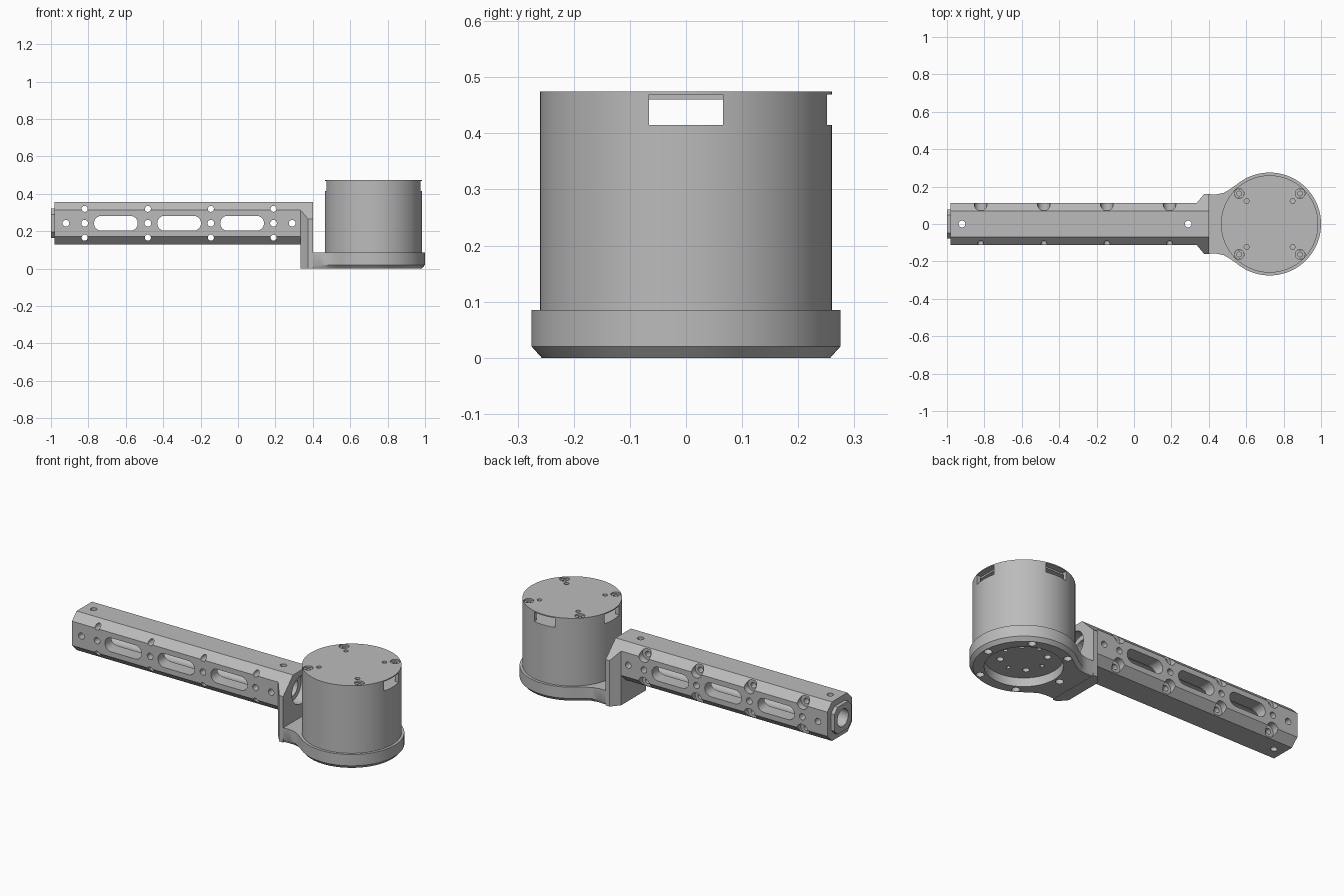
import bpy, bmesh, math
from mathutils import Matrix, Vector

if "Cube" in bpy.data.objects:
    bpy.data.objects.remove(bpy.data.objects["Cube"], do_unlink=True)

GREY = (0.5, 0.5, 0.5, 1)
mat = bpy.data.materials.new("machined_grey")
mat.use_nodes = True
mat.diffuse_color = GREY
mat.node_tree.nodes["Principled BSDF"].inputs["Base Color"].default_value = GREY

ARM_Z = 0.2425          # height of the arm axis
MX = 0.725              # centre of the motor
ROT = {"x": Matrix.Rotation(math.pi / 2, 4, "Y"),
       "y": Matrix.Rotation(math.pi / 2, 4, "X"), "z": Matrix()}


def rod(bm, axis, a, b, centre, r, segs=24):
    """Cylinder from a to b along an axis; centre gives the other two coordinates."""
    mid = list(centre)
    mid.insert("xyz".index(axis), (a + b) / 2)
    bmesh.ops.create_cone(bm, cap_ends=True, segments=segs, radius1=r, radius2=r,
                          depth=abs(b - a), matrix=Matrix.Translation(mid) @ ROT[axis])


def loft(bm, rings):
    """Closed solid through matching rings of points."""
    vs = [[bm.verts.new(p) for p in ring] for ring in rings]
    n = len(vs[0])
    for lo, hi in zip(vs, vs[1:]):
        for i in range(n):
            j = (i + 1) % n
            bm.faces.new((lo[i], lo[j], hi[j], hi[i]))
    bm.faces.new(vs[0][::-1])
    bm.faces.new(vs[-1])


def make(name, build):
    bm = bmesh.new()
    build(bm)
    bmesh.ops.recalc_face_normals(bm, faces=bm.faces[:])
    me = bpy.data.meshes.new(name)
    bm.to_mesh(me)
    bm.free()
    ob = bpy.data.objects.new(name, me)
    bpy.context.collection.objects.link(ob)
    me.materials.append(mat)
    return ob


def select(ob):
    bpy.ops.object.select_all(action="DESELECT")
    ob.select_set(True)
    bpy.context.view_layer.objects.active = ob


def boolean(ob, build, op="DIFFERENCE"):
    """Apply a boolean with a temporary helper solid."""
    helper = make("helper", build)
    helper.hide_render = True
    mod = ob.modifiers.new("cut", "BOOLEAN")
    mod.operation, mod.solver, mod.object = op, "EXACT", helper
    select(ob)
    bpy.ops.object.modifier_apply(modifier=mod.name)
    bpy.data.objects.remove(helper, do_unlink=True)


def finish(ob):
    select(ob)
    bpy.ops.object.shade_smooth_by_angle(angle=math.radians(30))


def octagon(x, h, f):
    """Chamfered square section with half size h and half flat f."""
    pts = [(f, h), (h, f), (h, -f), (f, -h), (-f, -h), (-h, -f), (-h, f), (-f, h)]
    return [(x, y, ARM_Z + z) for y, z in pts]


def flange(x, w):
    """Bracket section: the arm's upper chamfer carried on to half width w."""
    top = 0.355
    shoulder = top - (w - 0.07)
    pts = [(0.07, top), (w, shoulder), (w, 0), (-w, 0), (-w, shoulder), (-0.07, top)]
    return [(x, y, z) for y, z in pts]


# Arm beam with its flared bracket
arm = make("arm_beam", lambda bm: loft(bm, [octagon(-0.98, 0.1125, 0.07), octagon(0.36, 0.1125, 0.07)]))
boolean(arm, lambda bm: loft(bm, [flange(0.335, 0.1125), flange(0.375, 0.16), flange(0.40, 0.16)]), "UNION")

BOLT_X = [-0.82, -0.482, -0.145, 0.19]


def long_slots(bm):
    for cx in (-0.653, -0.315, 0.022):
        out = []
        for i in range(26):
            side = 1 if i < 13 else -1
            a = math.radians(-90 + (i if i < 13 else i - 1) * 15)
            out.append((cx + side * 0.077 + 0.04 * math.cos(a), ARM_Z + 0.04 * math.sin(a)))
        loft(bm, [[(x, y, z) for x, z in out] for y in (-0.2, 0.2)])


def cross_holes(bm):
    for x in [-0.92, 0.29] + BOLT_X:
        rod(bm, "y", -0.2, 0.2, (x, ARM_Z), 0.018)
    for x in BOLT_X:
        for s in (-1, 1):
            rod(bm, "y", -0.2, 0.2, (x, ARM_Z + s * 0.077), 0.016)


def counterbores(bm):
    for x in BOLT_X:
        for s in (-1, 1):
            rod(bm, "y", 0.075, 0.2, (x, ARM_Z + s * 0.077), 0.034)


boolean(arm, lambda bm: rod(bm, "x", -1.1, 0.5, (0, ARM_Z), 0.052, 32))
boolean(arm, lambda bm: rod(bm, "x", 0.345, 0.5, (0, ARM_Z), 0.08, 40))
boolean(arm, long_slots)
boolean(arm, cross_holes)
boolean(arm, counterbores)
boolean(arm, lambda bm: [rod(bm, "z", -0.1, 0.5, (x, 0), 0.018) for x in (-0.92, 0.29)])
finish(arm)

# End plug
plug = make("end_plug", lambda bm: loft(bm, [octagon(-1.0, 0.078, 0.048), octagon(-0.975, 0.078, 0.048)]))
boolean(plug, lambda bm: rod(bm, "x", -1.1, 0.5, (0, ARM_Z), 0.05, 32))
finish(plug)

# Motor mount: disc blended into a neck, bottom edge chamfered
neck = [(0.38, 0.16), (0.44, 0.158), (0.48, 0.167), (0.515, 0.187)]
arc = [math.radians(129.6 - i * 259.2 / 64) for i in range(65)]
outline = neck + [(MX + 0.275 * math.cos(a), 0.275 * math.sin(a)) for a in arc]
outline += [(x, -y) for x, y in reversed(neck)]


def mount_ring(z, k):
    return [(MX + (x - MX) * k, y * k, z) for x, y in outline]


mount = make("motor_mount", lambda bm: loft(bm, [mount_ring(0, 0.935), mount_ring(0.02, 1), mount_ring(0.085, 1)]))
boolean(mount, lambda bm: rod(bm, "z", -0.1, 0.05, (MX, 0), 0.2, 64))


def ring_holes(bm, n, radius, r, a, b, start=0.0):
    for i in range(n):
        t = start + i * math.tau / n
        rod(bm, "z", a, b, (MX + radius * math.cos(t), radius * math.sin(t)), r)


def underside_holes(bm):
    ring_holes(bm, 6, 0.235, 0.021, -0.1, 0.035)
    ring_holes(bm, 4, 0.12, 0.018, 0.04, 0.07, math.pi / 4)
    ring_holes(bm, 4, 0.12, 0.011, 0.04, 0.07)


boolean(mount, underside_holes)
finish(mount)

# Motor can
finish(make("motor_can", lambda bm: rod(bm, "z", 0.08, 0.415, (MX, 0), 0.26, 96)))

# Hollow motor cap with three side windows
cap = make("motor_cap", lambda bm: rod(bm, "z", 0.415, 0.475, (MX, 0), 0.26, 96))
boolean(cap, lambda bm: rod(bm, "z", 0.40, 0.46, (MX, 0), 0.24, 64))


def windows(bm):
    for deg in (0, 90, 180):
        m = Matrix.Translation((MX, 0, 0)) @ Matrix.Rotation(math.radians(deg), 4, "Z")
        section = [(-0.066, 0.40), (0.066, 0.40), (0.066, 0.469), (-0.066, 0.469)]
        loft(bm, [[m @ Vector((x, y, z)) for y, z in section] for x in (0.225, 0.32)])


boolean(cap, windows)
SCREWS = [(MX + sx * 0.163, sy * 0.163) for sx in (-1, 1) for sy in (-1, 1)]


def lid_holes(bm):
    for x, y in SCREWS:
        rod(bm, "z", 0.45, 0.5, (x, y), 0.026)
    for sx in (-1, 1):
        for sy in (-1, 1):
            rod(bm, "z", 0.45, 0.5, (MX + sx * 0.123, sy * 0.123), 0.013)


boolean(cap, lid_holes)
finish(cap)

# Cap screws with sockets
screws = make("cap_screws", lambda bm: [rod(bm, "z", 0.415, 0.466, p, 0.0255) for p in SCREWS])
boolean(screws, lambda bm: [rod(bm, "z", 0.45, 0.5, p, 0.014, 6) for p in SCREWS])
finish(screws)
